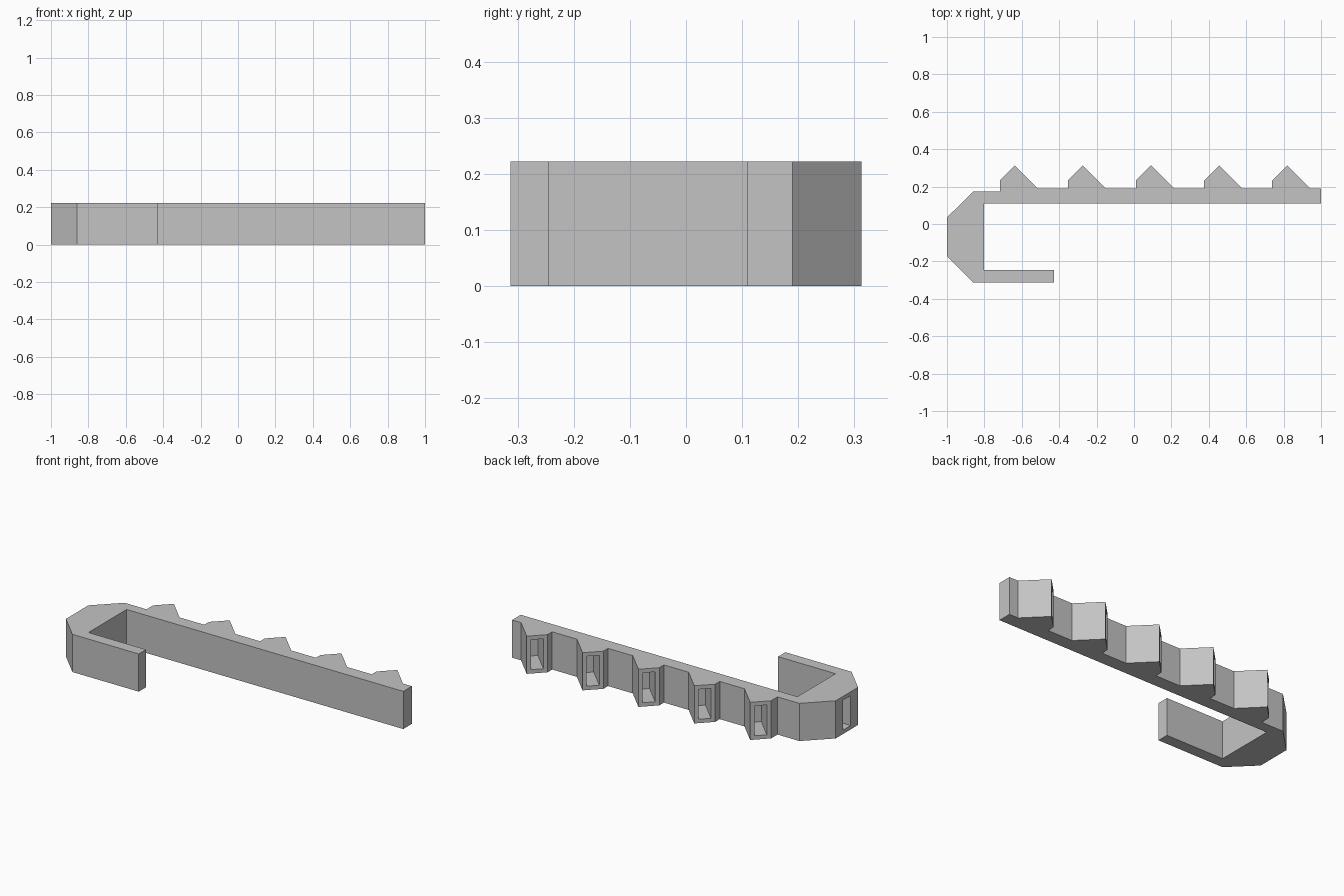
import bpy, bmesh, math
from mathutils import Matrix, Vector

if "Cube" in bpy.data.objects:
    bpy.data.objects.remove(bpy.data.objects["Cube"], do_unlink=True)

HEIGHT = 0.222
TEETH, PITCH, FIRST = 5, 0.364, -0.717

grey = bpy.data.materials.new("plain grey")
grey.use_nodes = True
colour = (0.55, 0.55, 0.55, 1)
grey.diffuse_color = colour
grey.node_tree.nodes["Principled BSDF"].inputs["Base Color"].default_value = colour


def make_object(name, bm):
    bmesh.ops.recalc_face_normals(bm, faces=bm.faces)
    mesh = bpy.data.meshes.new(name)
    bm.to_mesh(mesh)
    bm.free()
    mesh.materials.append(grey)
    obj = bpy.data.objects.new(name, mesh)
    bpy.context.collection.objects.link(obj)
    return obj


# Plan outline: hook, then the bar with its row of teeth along the back
outline = [(1, 0.19), (1, 0.11), (-0.803, 0.11), (-0.803, -0.245),
           (-0.428, -0.245), (-0.428, -0.313), (-0.86, -0.313),
           (-1, -0.173), (-1, 0.035), (-0.86, 0.173), (FIRST, 0.173)]
for i in range(TEETH):
    x = FIRST + i * PITCH
    if i:
        outline.append((x, 0.19))
    outline += [(x, 0.233), (x + 0.08, 0.313), (x + 0.203, 0.19)]

bm = bmesh.new()
base = bm.faces.new([bm.verts.new((x, y, 0)) for x, y in outline])
top = bmesh.ops.extrude_face_region(bm, geom=[base])["geom"]
bmesh.ops.translate(bm, vec=(0, 0, HEIGHT),
                    verts=[v for v in top if isinstance(v, bmesh.types.BMVert)])
body = make_object("hooked_toothed_bar", bm)


# Pockets sunk square into a face
def add_pocket(bm, x, y, angle, width, depth, height):
    place = (Matrix.Translation(Vector((x, y, HEIGHT / 2)))
             @ Matrix.Rotation(angle, 4, "Z")
             @ Matrix.Diagonal((2 * depth, width, height, 1)))
    bmesh.ops.create_cube(bm, size=1, matrix=place)


bm = bmesh.new()
for i in range(TEETH):
    add_pocket(bm, FIRST + 0.04 + i * PITCH, 0.273, math.radians(-45), 0.068, 0.17, 0.176)
add_pocket(bm, -1, -0.069, 0, 0.07, 0.17, 0.176)
cutter = make_object("pocket_cutter", bm)
cutter.hide_render = True

cut = body.modifiers.new("pockets", "BOOLEAN")
cut.operation = "DIFFERENCE"
cut.solver = "EXACT"
cut.object = cutter
bpy.context.view_layer.objects.active = body
bpy.ops.object.modifier_apply(modifier=cut.name)
bpy.data.objects.remove(cutter, do_unlink=True)
